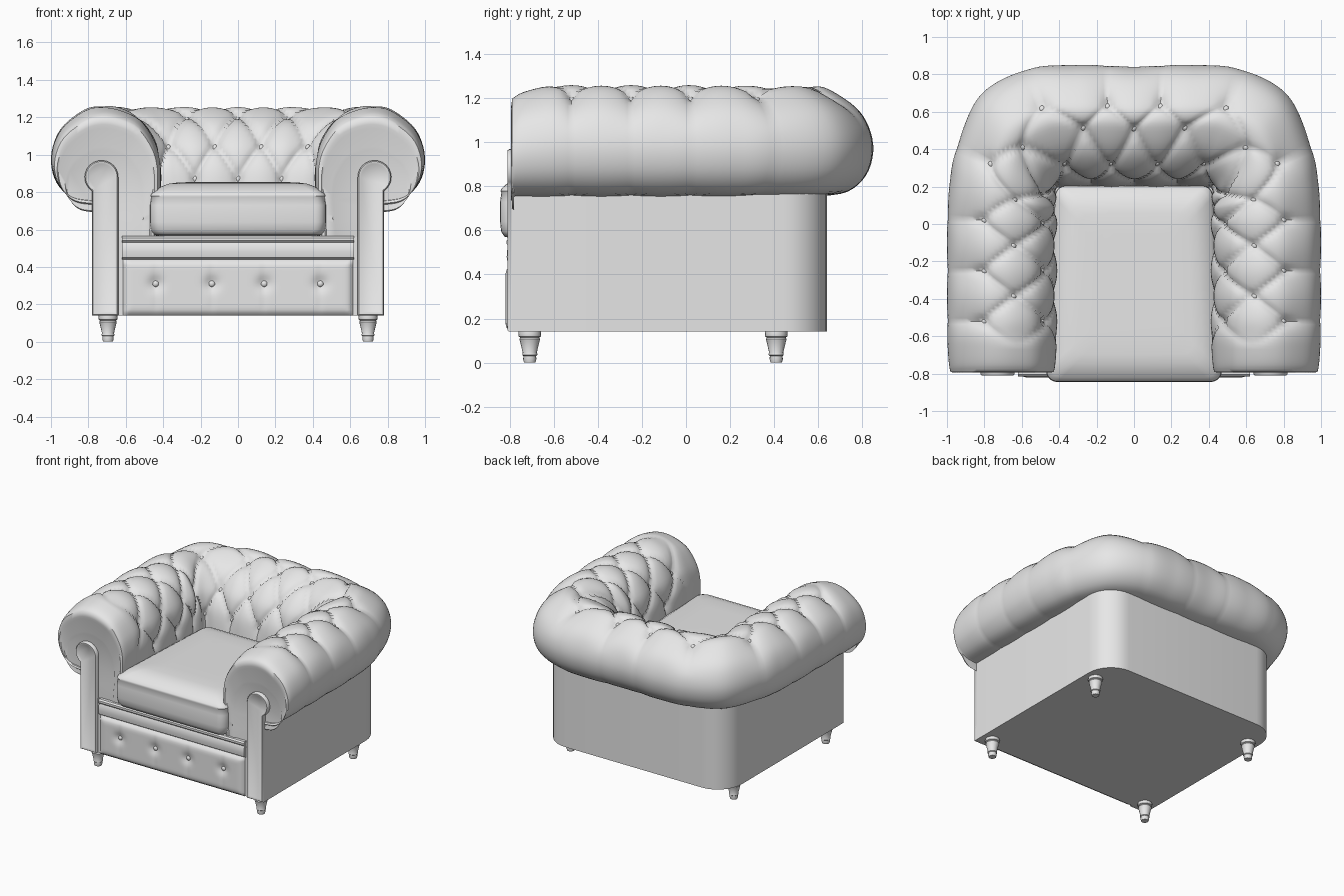
import bpy, bmesh, math
from mathutils import Vector, Matrix

if "Cube" in bpy.data.objects:
    bpy.data.objects.remove(bpy.data.objects["Cube"])

leather = bpy.data.materials.new("plain grey")
leather.diffuse_color = (0.8, 0.8, 0.8, 1)
leather.use_nodes = True
leather.node_tree.nodes["Principled BSDF"].inputs["Base Color"].default_value = leather.diffuse_color


def finish(name, bm, angle=40):
    bmesh.ops.recalc_face_normals(bm, faces=bm.faces[:])
    me = bpy.data.meshes.new(name)
    bm.to_mesh(me)
    bm.free()
    me.materials.append(leather)
    ob = bpy.data.objects.new(name, me)
    bpy.context.collection.objects.link(ob)
    bpy.ops.object.select_all(action='DESELECT')
    ob.select_set(True)
    bpy.context.view_layer.objects.active = ob
    bpy.ops.object.shade_smooth_by_angle(angle=math.radians(angle))
    return ob


def bridge(bm, a, b):
    n = len(a)
    for i in range(n):
        bm.faces.new((a[i], a[(i + 1) % n], b[(i + 1) % n], b[i]))


def loft(bm, rings):
    vs = [[bm.verts.new(p) for p in r] for r in rings]
    for a, b in zip(vs, vs[1:]):
        bridge(bm, a, b)
    bm.faces.new(vs[0][::-1])
    bm.faces.new(vs[-1])


def spline(pts, t):
    # smooth curve through evenly spaced points
    i = min(max(int(math.floor(t)), 0), len(pts) - 2)
    f = t - i
    g = lambda k: pts[min(max(k, 0), len(pts) - 1)]
    a, b, c, d = g(i - 1), g(i), g(i + 1), g(i + 2)
    return [0.5 * (2 * q + (r - p) * f + (2 * p - 5 * q + 4 * r - s) * f * f
                   + (3 * q - p - 3 * r + s) * f ** 3) for p, q, r, s in zip(a, b, c, d)]


# Guide stations from the middle of the back to the arm front: inner x,y and outer x,y
half = [(0, .19, 0, .84), (.12, .19, .15, .85), (.23, .19, .32, .85), (.33, .195, .57, .83),
        (.40, .18, .82, .69), (.41, .14, .95, .41), (.41, .08, .985, .22), (.41, 0, 1, .03)]
half += [(.41, -.115 - .135 * k, 1, -.115 - .135 * k) for k in range(5)] + [(.41, -.775, 1, -.775)]
guide = [(-a, b, -c, d) for a, b, c, d in half[:0:-1]] + half

# Cross-sections (fraction from inner to outer, height) of arm and back
outer = [(.70, 1.24), (.88, 1.16), (.97, 1.07), (1, .96), (.95, .85), (.82, .775), (.62, .755)]
arm = [(.04, .52), (.03, .64), (.01, .76), (0, .88), (.01, .98), (.06, 1.08), (.19, 1.195),
       (.37, 1.25), (.54, 1.265)] + outer
back = [(0, .52), (0, .64), (.01, .76), (.03, .88), (.07, .98), (.14, 1.07), (.28, 1.17),
        (.46, 1.235), (.58, 1.26)] + outer


def base_point(u, v):
    xi, yi, xo, yo = spline(guide, u + 13)
    t = (v + 1.5) * 2
    b = min(max((6 - abs(u)) / 3, 0), 1)
    wa, za = spline(arm, t)
    wb, zb = spline(back, t)
    w, z = wa + (wb - wa) * b, za + (zb - za) * b
    e = max(0, (abs(u) - 11) / 2) ** 2          # arm front rounds off
    w = .5 + (w - .5) * (1 - .05 * e)
    z -= max(0, z - .76) * .11 * e
    return Vector((xi + (xo - xi) * w, yi + (yo - yi) * w, z))


def tufted_point(u, v):
    d = 0.02
    n = (base_point(u + d, v) - base_point(u - d, v)).cross(
        base_point(u, v + d) - base_point(u, v - d)).normalized()
    c = min(max(v, 0), 3)
    h = math.sqrt(abs(math.sin(math.pi * (u + c) / 2) * math.sin(math.pi * (u - c) / 2)))
    amp = .036 * min(max(12 - abs(u), 0), 1)
    if v > 3:
        amp *= max(.15, 1 - (v - 3) * .8)
    if v < 0:
        amp *= max(.3, 1 + v * .6)
    depth = amp * (1 - h ** .8)
    k = min(max(round(v), 0), 3)                # dimple at nearest button
    m = 2 * round((u - k % 2) / 2) + k % 2
    if abs(m) <= 11:
        depth += .018 * math.exp(-((u - m) ** 2 + (v - k) ** 2) / .03)
    return base_point(u, v) - n * depth, n


# Tufted roll running round the arms and back
bm = bmesh.new()
NU, NV = 208, 60
g = [[bm.verts.new(tufted_point(-13 + i / 8, -1.5 + j / 8)[0]) for j in range(NV + 1)]
     for i in range(NU + 1)]
for i in range(NU):
    for j in range(NV):
        bm.faces.new((g[i][j], g[i + 1][j], g[i + 1][j + 1], g[i][j + 1]))
# stepped front caps of the arms
for row, s in ((g[0], -1), (g[-1], 1)):
    ring = row + [bm.verts.new((s * .78, row[0].co.y, .52))]
    first = [v.co.copy() for v in ring]
    for k, y in ((.985, -.79), (.93, -.795), (.90, -.786), (.76, -.79), (.73, -.782)):
        nxt = [bm.verts.new((s * .73 + (p.x - s * .73) * k, y, .52 + (p.z - .52) * k)) for p in first]
        bridge(bm, ring, nxt)
        ring = nxt
    bm.faces.new(ring)
finish("tufted_arms_and_back", bm, 50)

# Buttons
bm = bmesh.new()


def button(p, n):
    m = Matrix.Translation(p) @ n.to_track_quat('Z', 'Y').to_matrix().to_4x4() @ Matrix.Diagonal((1, 1, .6, 1))
    bmesh.ops.create_uvsphere(bm, u_segments=10, v_segments=6, radius=.017, matrix=m)


for v in range(4):
    for u in range(-11, 12):
        if (u + v) % 2 == 0:
            p, n = tufted_point(u, v)
            button(p + n * .003, n)
BX = (-.44, -.14, .14, .44)
for x in BX:
    button(Vector((x, -.803, .31)), Vector((0, -1, 0)))
finish("buttons", bm)

# Body shell with rounded rear corners, and the deck under the cushion
bm = bmesh.new()
side = [(.78, -.79)] + [(.58 + .2 * math.cos(a), .44 + .2 * math.sin(a))
                        for a in (k * math.pi / 16 for k in range(9))]
line = side + [(-x, y) for x, y in side[::-1]]
lo, mid, hi = ([bm.verts.new((x, y, z)) for x, y in line] for z in (.14, .56, .775))
bridge(bm, lo, mid)
for i in range(len(line) - 1):
    bm.faces.new((mid[i], mid[i + 1], hi[i + 1], hi[i]))
bm.faces.new(lo)
bm.faces.new([bm.verts.new((x, y, .56)) for x, y in line])
finish("body", bm, 30)

# Seat cushion with welt and crowned top
bm = bmesh.new()


def cushion_ring(inset, z, r=.06):
    pts = []
    for cx, cy, a0 in ((1, 1, 0), (-1, 1, 90), (-1, -1, 180), (1, -1, 270)):
        for k in range(6):
            a = math.radians(a0 + k * 18)
            x = cx * (.47 - inset - r) + r * math.cos(a)
            y = -.32 + cy * (.525 - inset - r) + r * math.sin(a)
            pts.append((x * (1 - .1 * min(max((y + .7) / .6, 0), 1)), y, z))
    return pts


loft(bm, [cushion_ring(i, z) for i, z in
          ((.05, .565), (.02, .572), (.005, .595), (0, .64), (0, .73), (.006, .772), (.002, .78),
           (.006, .79), (.025, .808), (.06, .83), (.10, .845), (.15, .852), (.25, .854))])
finish("seat_cushion", bm, 50)

# Front rail under the cushion
bm = bmesh.new()
prof = [(-.74, .565), (-.805, .565), (-.815, .555), (-.815, .54), (-.805, .53), (-.812, .515),
        (-.815, .48), (-.81, .45), (-.795, .44), (-.74, .44)]
loft(bm, [[(x, y, z) for y, z in prof] for x in (-.62, .62)])
finish("front_rail", bm, 40)

# Padded front panel with dimples
bm = bmesh.new()
NX, NZ = 82, 20


def panel_y(x, z):
    e = min(1, (.615 - abs(x)) / .05, (z - .14) / .05, (.44 - z) / .05)
    dip = sum(.02 * math.exp(-((x - b) ** 2 + (z - .31) ** 2) / .0015)
              + .004 * math.exp(-((x - b) / .012) ** 2) for b in BX)
    return -.795 - .026 * math.sqrt(max(0, e * (2 - e))) + dip * max(e, 0)


pg = []
for i in range(NX + 1):
    x = -.615 + 1.23 * i / NX
    pg.append([bm.verts.new((x, panel_y(x, .14 + .3 * j / NZ), .14 + .3 * j / NZ)) for j in range(NZ + 1)])
for i in range(NX):
    for j in range(NZ):
        bm.faces.new((pg[i][j], pg[i + 1][j], pg[i + 1][j + 1], pg[i][j + 1]))
finish("front_panel", bm, 50)


# Keyhole-shaped facings on the arm fronts
def keyhole(s, inset, y):
    r = .09 - inset
    end = -math.acos((.05 - inset) / r)
    pts = [(.64 + inset, .14 + inset)]
    for k in range(17):
        a = math.pi + (end - math.pi) * k / 16
        pts.append((.73 + r * math.cos(a), .88 + r * math.sin(a)))
    pts.append((.78 - inset, .14 + inset))
    return [(s * x, y, z) for x, z in pts]


for s, tag in ((-1, "left"), (1, "right")):
    bm = bmesh.new()
    loft(bm, [keyhole(s, i, y) for i, y in ((0, -.77), (0, -.803), (.006, -.811), (.014, -.811), (.02, -.806))])
    finish(tag + "_arm_facing", bm, 40)

# Turned legs
leg = [(.05, .142), (.052, .128), (.05, .118), (.043, .114), (.047, .106), (.044, .095), (.032, .045),
       (.034, .04), (.034, .034), (.029, .03), (.03, .015), (.026, 0)]
for y, tag in ((-.71, "front"), (.41, "rear")):
    for s, lr in ((-1, "left"), (1, "right")):
        bm = bmesh.new()
        loft(bm, [[(s * .695 + r * math.cos(k * math.pi / 8), y + r * math.sin(k * math.pi / 8), z)
                   for k in range(16)] for r, z in leg])
        finish(tag + "_" + lr + "_leg", bm, 35)
